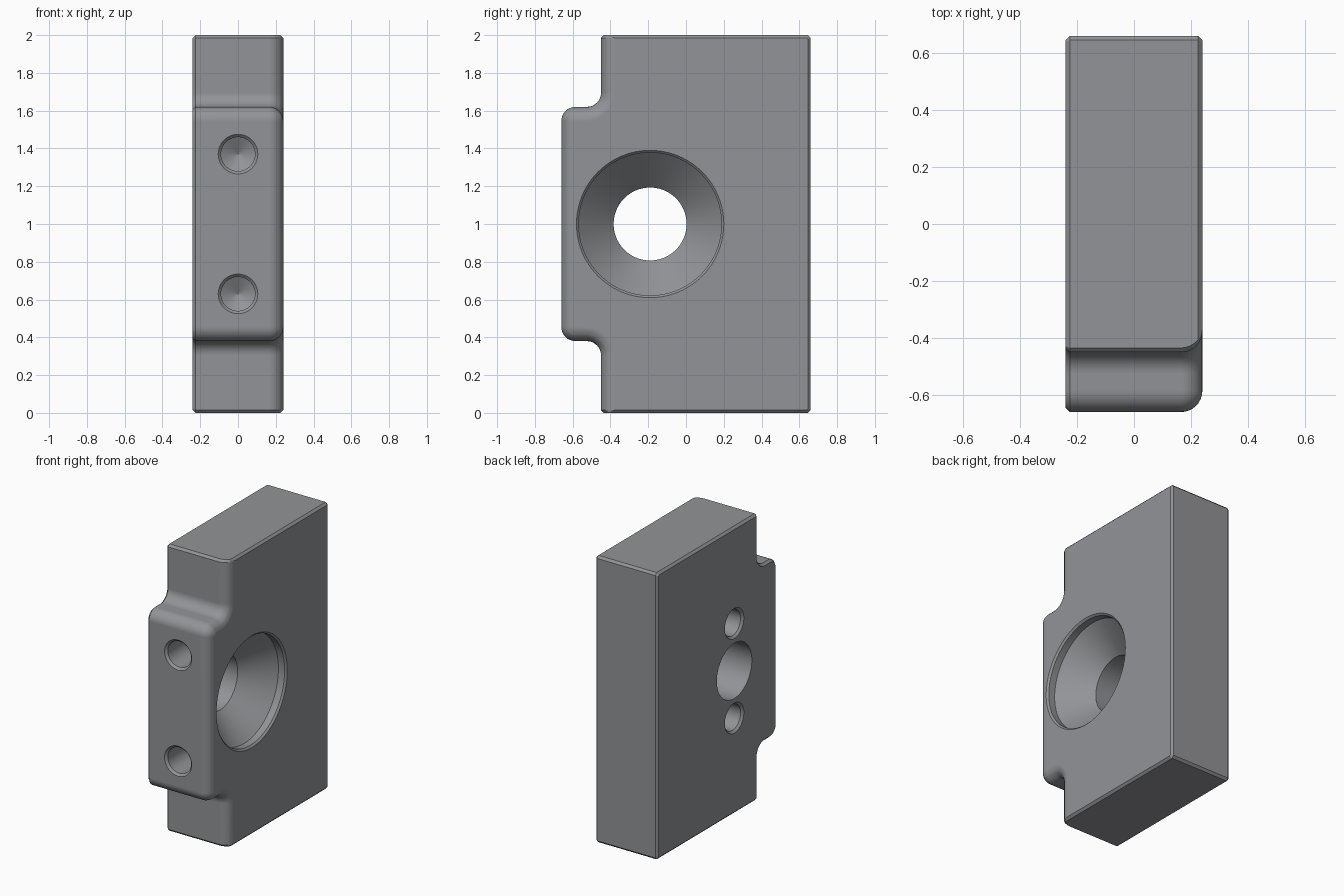
import bpy, bmesh, math

old = bpy.data.objects.get("Cube")
if old:
    bpy.data.objects.remove(old)

HALF_X, BACK, SHOULDER, TAB = 0.24, 0.66, -0.45, -0.66
TAB_LOW, TAB_HIGH, HEIGHT = 0.38, 1.62, 2.0
CHAMFER, FILLET = 0.015, 0.075
BORE_Y = -0.19

steel = bpy.data.materials.new("steel grey")
steel.use_nodes = True
colour = (0.29, 0.295, 0.31, 1)
steel.diffuse_color = colour
steel.node_tree.nodes["Principled BSDF"].inputs["Base Color"].default_value = colour


def loft(name, rings):
    """Skin a closed solid over rings with equal point counts."""
    bm = bmesh.new()
    loops = [[bm.verts.new(p) for p in ring] for ring in rings]
    n = len(loops[0])
    for a, b in zip(loops, loops[1:]):
        for i in range(n):
            j = (i + 1) % n
            bm.faces.new((a[i], a[j], b[j], b[i]))
    bm.faces.new(loops[0])
    bm.faces.new(loops[-1])
    bmesh.ops.recalc_face_normals(bm, faces=bm.faces)
    mesh = bpy.data.meshes.new(name)
    bm.to_mesh(mesh)
    bm.free()
    mesh.materials.append(steel)
    obj = bpy.data.objects.new(name, mesh)
    bpy.context.collection.objects.link(obj)
    return obj


def arc(cy, cz, r, start, end, steps=8):
    angles = [math.radians(start + (end - start) * k / steps) for k in range(steps + 1)]
    return [(cy + r * math.cos(a), cz + r * math.sin(a)) for a in angles]


def outline(x, front, rim):
    """Side outline; the stepped front and the plain rim are inset separately."""
    leg = CHAMFER - 0.58 * rim
    inner, outer = FILLET + front, max(FILLET - front, 0.002)
    back, shoulder, tab = BACK - rim, SHOULDER + front, TAB + front
    low = TAB_LOW + front
    half = [(back, rim + leg), (back - leg, rim), (shoulder + leg, rim), (shoulder, rim + leg)]
    half += arc(shoulder - inner, low - inner, inner, 0, 90)
    half += arc(tab + outer, low + outer, outer, 270, 180)
    half += [(y, HEIGHT - z) for y, z in reversed(half)]
    return [(x, y, z) for y, z in half]


def drill(name, axis, centre, profile, sides=64):
    """Revolve (position, radius) pairs around the x or y axis."""
    rings = []
    for t, r in profile:
        ring = []
        for k in range(sides):
            a = 2 * math.pi * k / sides
            u, z = centre[0] + r * math.cos(a), centre[1] + r * math.sin(a)
            ring.append((t, u, z) if axis == "x" else (u, t, z))
        rings.append(ring)
    return loft(name, rings)


def blind_hole(name, axis, centre, face, depth):
    steps = [(-0.05, 0.105), (0, 0.105), (0.015, 0.09), (depth, 0.09), (depth + 0.05, 0.001)]
    return drill(name, axis, centre, [(face + d, r) for d, r in steps], 40)


# Block: chamfered on one side, rounded along the front of the other
sections = [outline(-HALF_X, CHAMFER, CHAMFER), outline(-HALF_X + CHAMFER, 0, 0)]
turns = [math.radians(90 * k / 8) for k in range(9)] + [math.asin(1 - CHAMFER / FILLET)]
for a in sorted(turns):
    x = HALF_X - FILLET * (1 - math.sin(a))
    sections.append(outline(x, FILLET * (1 - math.cos(a)), max(0, x - HALF_X + CHAMFER)))
block = loft("clamp_block", sections)

# Countersunk bore and the blind holes
cutters = [drill("countersunk_bore", "x", (BORE_Y, 1), [
    (0.3, 0.39), (HALF_X, 0.39), (0.228, 0.378), (0.18, 0.378), (-0.005, 0.193), (-0.3, 0.193)], 96)]
for side in (-1, 1):
    cutters.append(blind_hole("front_hole", "y", (0, 1 + side * 0.37), TAB, 0.25))
    cutters.append(blind_hole("side_hole", "x", (BORE_Y, 1 + side * 0.33), -HALF_X, 0.15))

bpy.ops.object.select_all(action="DESELECT")
block.select_set(True)
bpy.context.view_layer.objects.active = block
for cutter in cutters:
    cutter.hide_render = True
    cut = block.modifiers.new("cut", "BOOLEAN")
    cut.operation = "DIFFERENCE"
    cut.solver = "EXACT"
    cut.object = cutter
    bpy.ops.object.modifier_apply(modifier=cut.name)
    bpy.data.objects.remove(cutter)

# Smooth fillets and holes, crisp chamfers
bpy.ops.object.shade_smooth_by_angle(angle=math.radians(25))
weighted = block.modifiers.new("flat_faces", "WEIGHTED_NORMAL")
weighted.keep_sharp = True
